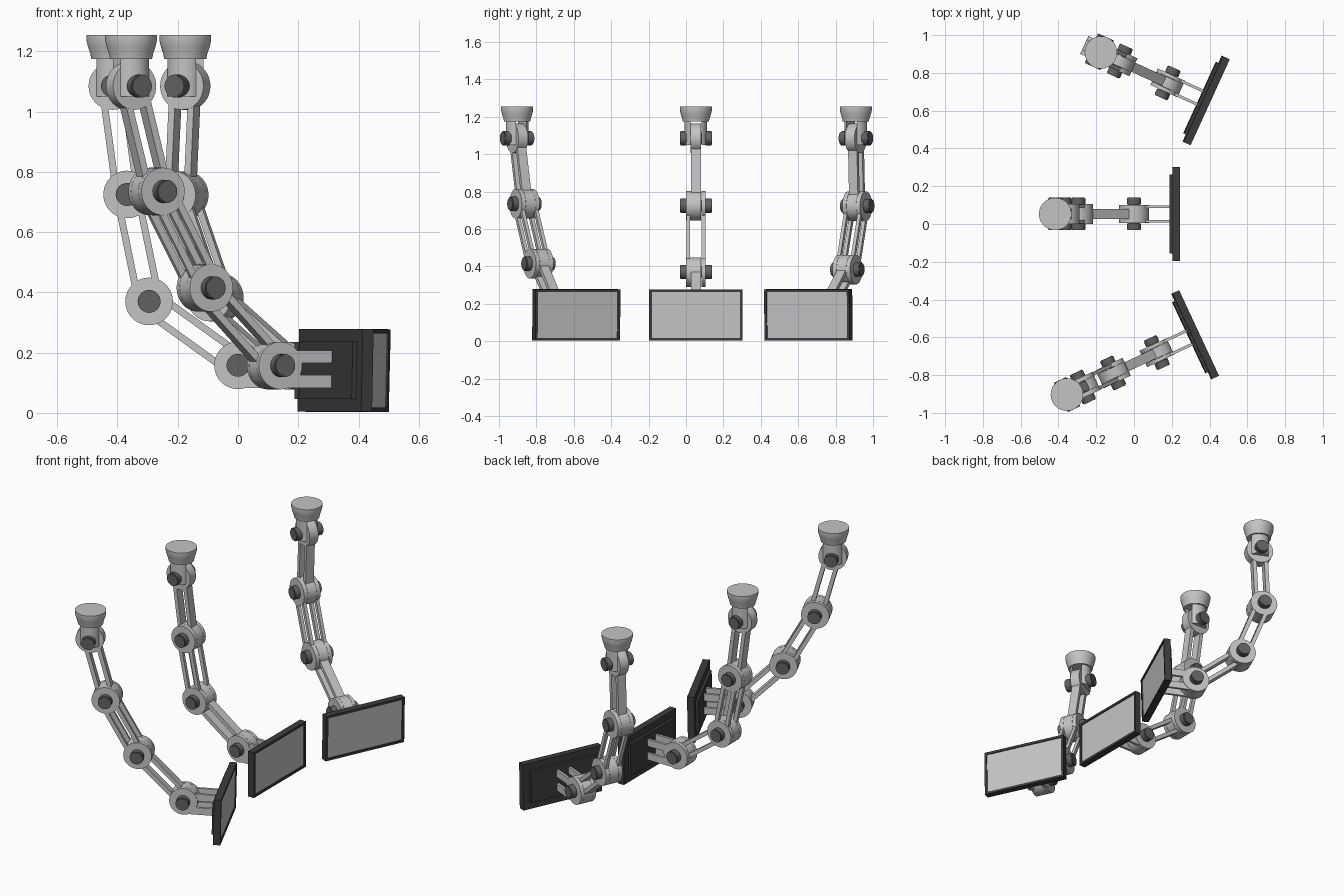
import bpy, bmesh, math
from mathutils import Matrix, Vector

if "Cube" in bpy.data.objects:
    bpy.data.objects.remove(bpy.data.objects["Cube"])


def material(name, v):
    m = bpy.data.materials.new(name)
    m.diffuse_color = (v, v, v * 1.02, 1)
    m.use_nodes = True
    m.node_tree.nodes["Principled BSDF"].inputs["Base Color"].default_value = m.diffuse_color
    return m


LIGHT = material("light_grey", 0.55)
BOLT = material("bolt_grey", 0.12)
DARK = material("frame_dark", 0.045)


def finish(bm, name, mats, frame, smooth=True):
    bmesh.ops.recalc_face_normals(bm, faces=bm.faces)
    me = bpy.data.meshes.new(name)
    bm.to_mesh(me)
    bm.free()
    for m in mats:
        me.materials.append(m)
    ob = bpy.data.objects.new(name, me)
    bpy.context.collection.objects.link(ob)
    ob.matrix_world = frame
    if smooth:
        bpy.ops.object.select_all(action='DESELECT')
        ob.select_set(True)
        bpy.context.view_layer.objects.active = ob
        bpy.ops.object.shade_smooth_by_angle(angle=math.radians(35))
    return ob


def prism(bm, pts, direction):
    """Extrude a closed ring of points along a direction."""
    face = bm.faces.new([bm.verts.new(p) for p in pts])
    res = bmesh.ops.extrude_face_region(bm, geom=[face], use_keep_orig=True)
    verts = [g for g in res["geom"] if isinstance(g, bmesh.types.BMVert)]
    bmesh.ops.translate(bm, verts=verts, vec=direction)


def disc(bm, c, r, v0, v1, n=40):
    """Disc facing along y, centred on c = (u, z)."""
    a = [2 * math.pi * i / n for i in range(n)]
    prism(bm, [(c[0] + r * math.cos(t), v0, c[1] + r * math.sin(t)) for t in a], (0, v1 - v0, 0))


def box(bm, lo, hi):
    prism(bm, [(lo[0], lo[1], lo[2]), (hi[0], lo[1], lo[2]),
               (hi[0], lo[1], hi[2]), (lo[0], lo[1], hi[2])], (0, hi[1] - lo[1], 0))


SLAB = [(-0.028, 0.028)]
FORK = [(-0.052, -0.029), (0.029, 0.052)]
R = 0.079


def link(name, a, b, layers, frame):
    """Slotted link: two round ends joined by two parallel bars."""
    bm = bmesh.new()
    a, b = Vector(a), Vector(b)
    d = (b - a).normalized()
    n = Vector((-d.y, d.x))
    for v0, v1 in layers:
        for c in (a, b):
            disc(bm, c, R, v0, v1)
        for s in (-1, 1):
            ring = [a + d * .06 + n * s * .023, b - d * .06 + n * s * .023,
                    b - d * .06 + n * s * .046, a + d * .06 + n * s * .046]
            e = 0.002
            prism(bm, [(p.x, v0 + e, p.y) for p in ring], (0, v1 - v0 - 2 * e, 0))
    finish(bm, name, [LIGHT], frame)


def bolt(name, c, frame):
    """Pin with a chamfered head on both sides."""
    bm = bmesh.new()
    disc(bm, c, 0.03, -0.06, 0.06, 32)
    for s in (-1, 1):
        disc(bm, c, 0.038, s * 0.05, s * 0.082, 32)
        disc(bm, c, 0.034, s * 0.08, s * 0.086, 32)
    finish(bm, name, [BOLT], frame)


def mount(name, frame):
    # turned ceiling cup
    prof = [(0, 1.255), (.086, 1.255), (.086, 1.237), (.081, 1.215), (.073, 1.192), (.07, 1.175), (0, 1.175)]
    bm = bmesh.new()
    vs = [bm.verts.new((r, 0, z)) for r, z in prof]
    es = [bm.edges.new(p) for p in zip(vs, vs[1:])]
    bmesh.ops.spin(bm, geom=vs + es, cent=(0, 0, 0), axis=(0, 0, 1), angle=2 * math.pi, steps=48)
    bmesh.ops.remove_doubles(bm, verts=bm.verts, dist=1e-5)
    finish(bm, name + "_ceiling_cup", [LIGHT], frame)
    # round neck split by a slot into two cheeks
    bm = bmesh.new()
    r, t = 0.06, math.asin(0.5)
    for s in (-1, 1):
        arc = [t + (math.pi - 2 * t) * i / 16 for i in range(17)]
        prism(bm, [(r * math.cos(q), s * r * math.sin(q), 1.05) for q in arc], (0, 0, .128))
    finish(bm, name + "_neck_fork", [LIGHT], frame)


def monitor(name, u, tilt, frame):
    f = frame @ Matrix.Translation((u, 0, 0.141)) @ Matrix.Rotation(tilt, 4, 'Y')
    # frame with an inset, recessed display on the outer face
    bm = bmesh.new()
    box(bm, (-.018, -.25, -.137), (.022, .25, .137))
    bm.normal_update()
    bmesh.ops.recalc_face_normals(bm, faces=bm.faces)
    front = max(bm.faces, key=lambda q: q.calc_center_median().x)
    bmesh.ops.inset_region(bm, faces=[front], thickness=0.02)
    res = bmesh.ops.extrude_face_region(bm, geom=[front])
    bmesh.ops.delete(bm, geom=[front], context='FACES_ONLY')
    bmesh.ops.translate(bm, vec=(-.006, 0, 0),
                        verts=[g for g in res["geom"] if isinstance(g, bmesh.types.BMVert)])
    for g in res["geom"]:
        if isinstance(g, bmesh.types.BMFace):
            g.material_index = 1
    finish(bm, name + "_screen", [DARK, LIGHT], f, False)
    # raised back panel
    bm = bmesh.new()
    box(bm, (-.034, -.208, -.095), (-.017, .208, .095))
    finish(bm, name + "_back_panel", [DARK], f, False)


def arm(name, base, yaw, joints, tilt):
    frame = Matrix.Translation((base[0], base[1], 0)) @ Matrix.Rotation(math.radians(yaw), 4, 'Z')
    mount(name, frame)
    for i, layers in enumerate((SLAB, FORK, SLAB)):
        link(f"{name}_link_{i + 1}", joints[i], joints[i + 1], layers, frame)
    for i, c in enumerate(joints):
        bolt(f"{name}_bolt_{i + 1}", c, frame)
    # bracket plates with two tines reaching the back panel
    u, z = joints[3]
    bm = bmesh.new()
    for v0, v1 in FORK:
        v0, v1 = (v0 + .004, v1) if v0 < 0 else (v0, v1 - .004)
        disc(bm, (u, z), R, v0, v1)
        for lo, hi in ((.083, .125), (.165, .207)):
            box(bm, (u + .03, v0 + .002, lo), (u + .195, v1 - .002, hi))
    finish(bm, name + "_bracket", [LIGHT], frame)
    monitor(name, u + .222, math.radians(tilt), frame)


arm("middle", (-.417, .053), 0,
    [(0, 1.085), (.049, .725), (.122, .37), (.417, .158)], 0)
arm("front", (-.355, -.903), 25,
    [(0, 1.085), (.093, .735), (.27, .415), (.525, .157)], 1.2)
arm("back", (-.175, .908), -24.5,
    [(0, 1.085), (-.018, .723), (.11, .383), (.388, .157)], 1.5)
